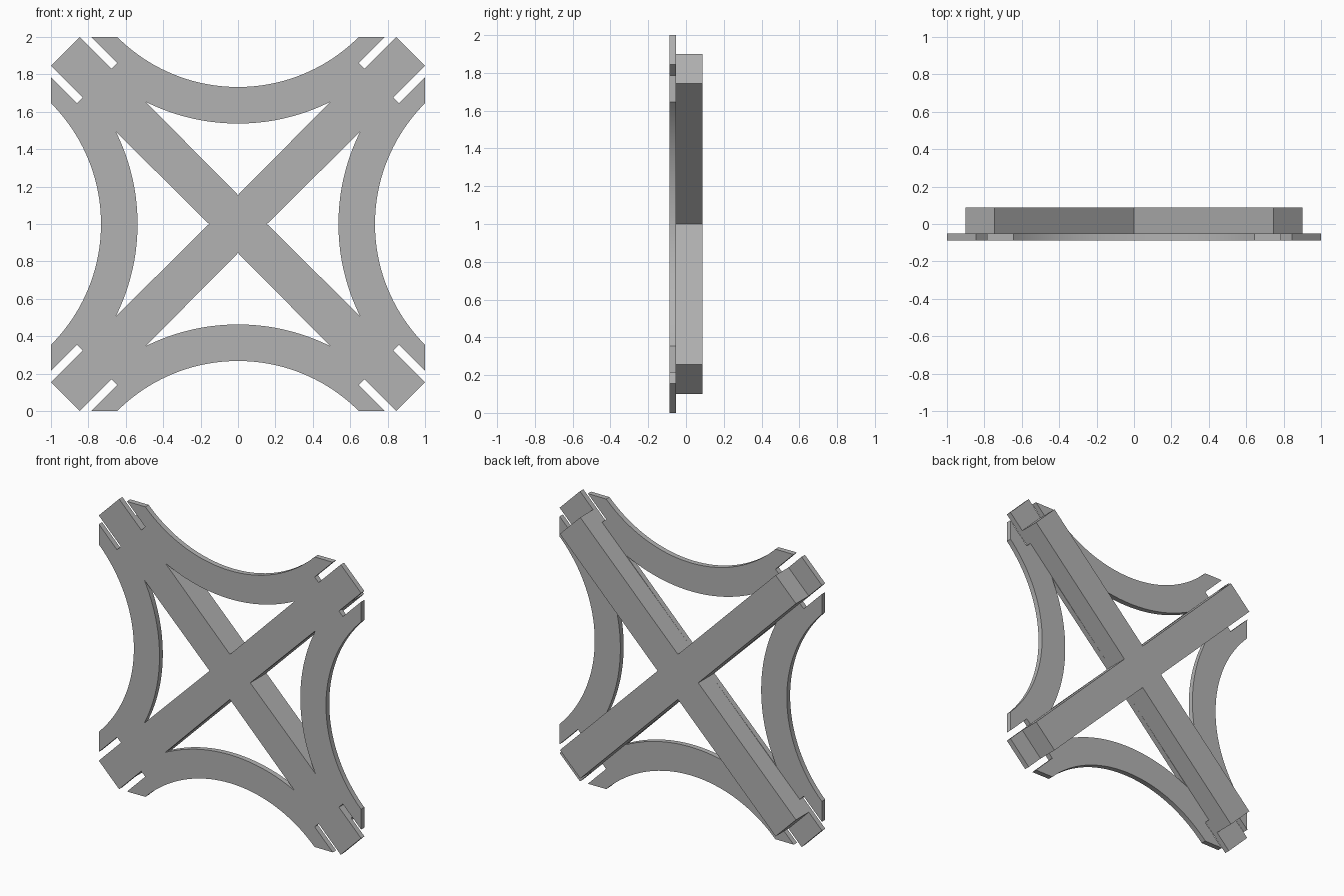
import bpy
import math

cube = bpy.data.objects.get("Cube")
if cube:
    bpy.data.objects.remove(cube, do_unlink=True)

GREY = (0.45, 0.45, 0.45, 1)
grey = bpy.data.materials.new("plain grey")
grey.use_nodes = True
grey.diffuse_color = GREY
grey.node_tree.nodes["Principled BSDF"].inputs["Base Color"].default_value = GREY

BACK, SPLIT, FRONT = 0.088, -0.052, -0.088   # depth levels along y
ARM = 0.155          # |x - z| on the edges of the diagonal arms
SLOT = 0.215         # |x - z| on the far edge of each slot
SLOT_END = 1.507     # x + z at the closed end of each slot
ARC_CENTRE = 1.645   # distance of the arc centres from the middle


def turn(points, quarter):
    """Rotate points clockwise by a number of quarter turns."""
    for _ in range(quarter):
        points = [(y, -x) for x, y in points]
    return points


def all_round(points):
    return [p for q in range(4) for p in turn(points, q)]


def arc(radius, half_width, steps=40):
    """Arc below the upper centre, running from left to right."""
    a = math.asin(half_width / radius)
    angles = [a * (2 * i / steps - 1) for i in range(steps + 1)]
    return [(radius * math.sin(t), ARC_CENTRE - radius * math.cos(t)) for t in angles]


def slab(name, outlines, y0, y1):
    """Extrude filled outlines in the upright plane between two depths."""
    curve = bpy.data.curves.new(name, 'CURVE')
    curve.dimensions = '2D'
    curve.fill_mode = 'BOTH'
    curve.extrude = abs(y1 - y0) / 2
    for outline in outlines:
        spline = curve.splines.new('POLY')
        spline.points.add(len(outline) - 1)
        for point, (x, y) in zip(spline.points, outline):
            point.co = (x, y, 0, 1)
        spline.use_cyclic_u = True
    obj = bpy.data.objects.new(name, curve)
    bpy.context.collection.objects.link(obj)
    obj.location = (0, (y0 + y1) / 2, 1)
    obj.rotation_euler.x = math.pi / 2
    bpy.ops.object.select_all(action='DESELECT')
    obj.select_set(True)
    bpy.context.view_layer.objects.active = obj
    bpy.ops.object.convert(target='MESH')
    obj = bpy.context.object
    obj.data.materials.clear()
    obj.data.materials.append(grey)
    bpy.ops.object.shade_smooth_by_angle(angle=math.radians(30))
    return obj


# Front plate: one side of the rim with its two slots, repeated round
slot = [(1 - ARM, 1),
        ((SLOT_END - ARM) / 2, (SLOT_END + ARM) / 2),
        ((SLOT_END - SLOT) / 2, (SLOT_END + SLOT) / 2),
        (1 - SLOT, 1)]
rim_side = [(-x, y) for x, y in slot] + arc(0.9126, 0.645) + slot[::-1]

# Curved triangular openings between the arms
opening = [(0, ARM)] + arc(1.108, 0.493)
openings = [turn(opening, q) for q in range(4)]
slab("front_plate", [all_round(rim_side)] + openings, FRONT, SPLIT)

# Thick diagonal cross behind the plate
END = 0.9
arm_side = [(ARM - END, END), (0, ARM), (END - ARM, END)]
slab("back_cross", [all_round(arm_side)], SPLIT, BACK)
